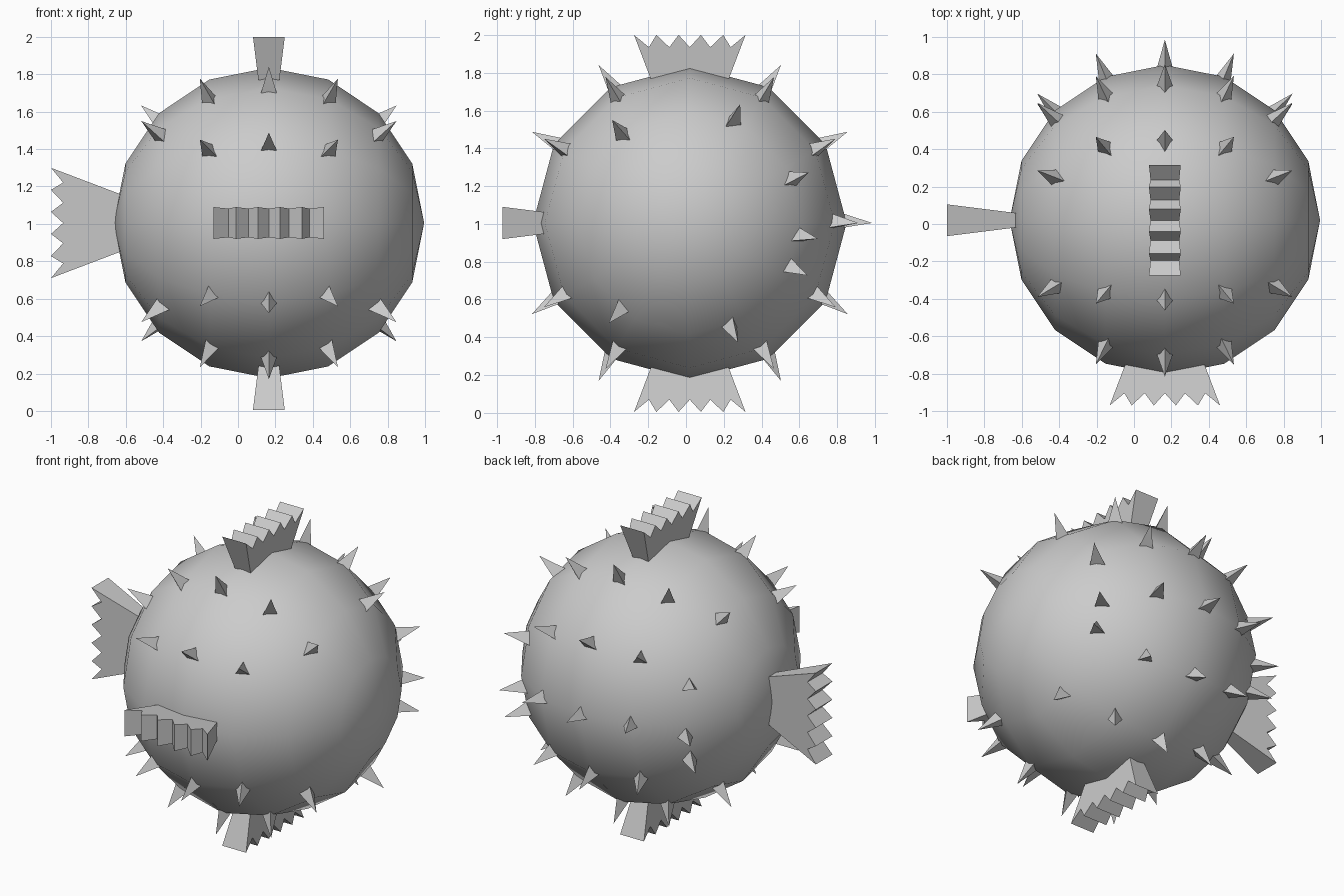
import bpy, bmesh
from math import sin, cos, radians
from mathutils import Vector, Matrix

CENTRE = Vector((0.165, 0.02, 1.005))
RADIUS = 0.83

if "Cube" in bpy.data.objects:
    bpy.data.objects.remove(bpy.data.objects["Cube"], do_unlink=True)

grey = bpy.data.materials.new("matte_grey")
grey.use_nodes = True
colour = (0.6, 0.6, 0.6, 1)
grey.diffuse_color = colour
grey.node_tree.nodes["Principled BSDF"].inputs["Base Color"].default_value = colour


def finish(name, bm, smooth=False):
    """Turn a bmesh into a named object placed at the body centre."""
    bmesh.ops.recalc_face_normals(bm, faces=bm.faces[:])
    for f in bm.faces:
        f.smooth = smooth
    mesh = bpy.data.meshes.new(name)
    bm.to_mesh(mesh)
    bm.free()
    mesh.materials.append(grey)
    obj = bpy.data.objects.new(name, mesh)
    obj.location = CENTRE
    bpy.context.collection.objects.link(obj)
    return obj


# Round body, with its poles on the left and right
bm = bmesh.new()
bmesh.ops.create_uvsphere(bm, u_segments=12, v_segments=8, radius=RADIUS,
                          matrix=Matrix.Rotation(radians(90), 4, 'Y'))
finish("body", bm, smooth=True)


# Fins and mouth: flared wedges with a zigzag outer edge
def flared_fin(name, out, wide, reach, depth, teeth=5):
    out, wide = Vector(out), Vector(wide)
    thick = out.cross(wide)
    bm = bmesh.new()

    def pair(t, drop):
        # Two points across the thickness, narrowing towards the body
        half_w = (0.59 - 0.76 * drop) / 2
        half_t = (0.17 - 0.25 * drop) / 2
        mid = out * (reach - drop) + wide * (t * half_w)
        return [bm.verts.new(mid + thick * (s * half_t)) for s in (-1, 1)]

    count = teeth * 2
    steps = [i / teeth - 1 for i in range(count + 1)]
    rim = [pair(t, 0.065 if i % 2 else 0) for i, t in enumerate(steps)]
    root = [pair(t, depth) for t in steps]
    for i in range(count):
        a, b, c, d = rim[i], rim[i + 1], root[i + 1], root[i]
        bm.faces.new((a[0], b[0], b[1], a[1]))
        bm.faces.new((d[0], c[0], c[1], d[1]))
        for k in (0, 1):
            bm.faces.new((a[k], b[k], c[k], d[k]))
    for i in (0, count):
        bm.faces.new((rim[i][0], rim[i][1], root[i][1], root[i][0]))
    finish(name, bm)


flared_fin("top_fin", (0, 0, 1), (0, 1, 0), 0.995, 0.26)
flared_fin("bottom_fin", (0, 0, -1), (0, 1, 0), 1.0, 0.26)
flared_fin("mouth", (0, -1, 0), (1, 0, 0), 0.99, 0.26)
flared_fin("tail_fin", (-1, 0, 0), (0, 0, 1), 1.165, 0.4)

# Spikes: three-sided cones on rings round the left-right axis
main_ring = (-150, -120, -60, -30, 0, 30, 60, 120, 150)
side_ring = (-129, -68, -24, -7, 23, 67, 127)
bm = bmesh.new()
for lat in (-45, -22.5, 0, 22.5, 45):
    for angle in (side_ring if abs(lat) > 40 else main_ring):
        la, an = radians(lat), radians(angle)
        way = Vector((sin(la), cos(la) * cos(an), cos(la) * sin(an)))
        place = Matrix.Translation(way * 0.87) @ way.to_track_quat('Z', 'Y').to_matrix().to_4x4()
        bmesh.ops.create_cone(bm, cap_ends=True, segments=3, radius1=0.062,
                              radius2=0, depth=0.19, matrix=place)
bmesh.ops.remove_doubles(bm, verts=bm.verts[:], dist=0.0001)
finish("spikes", bm)
